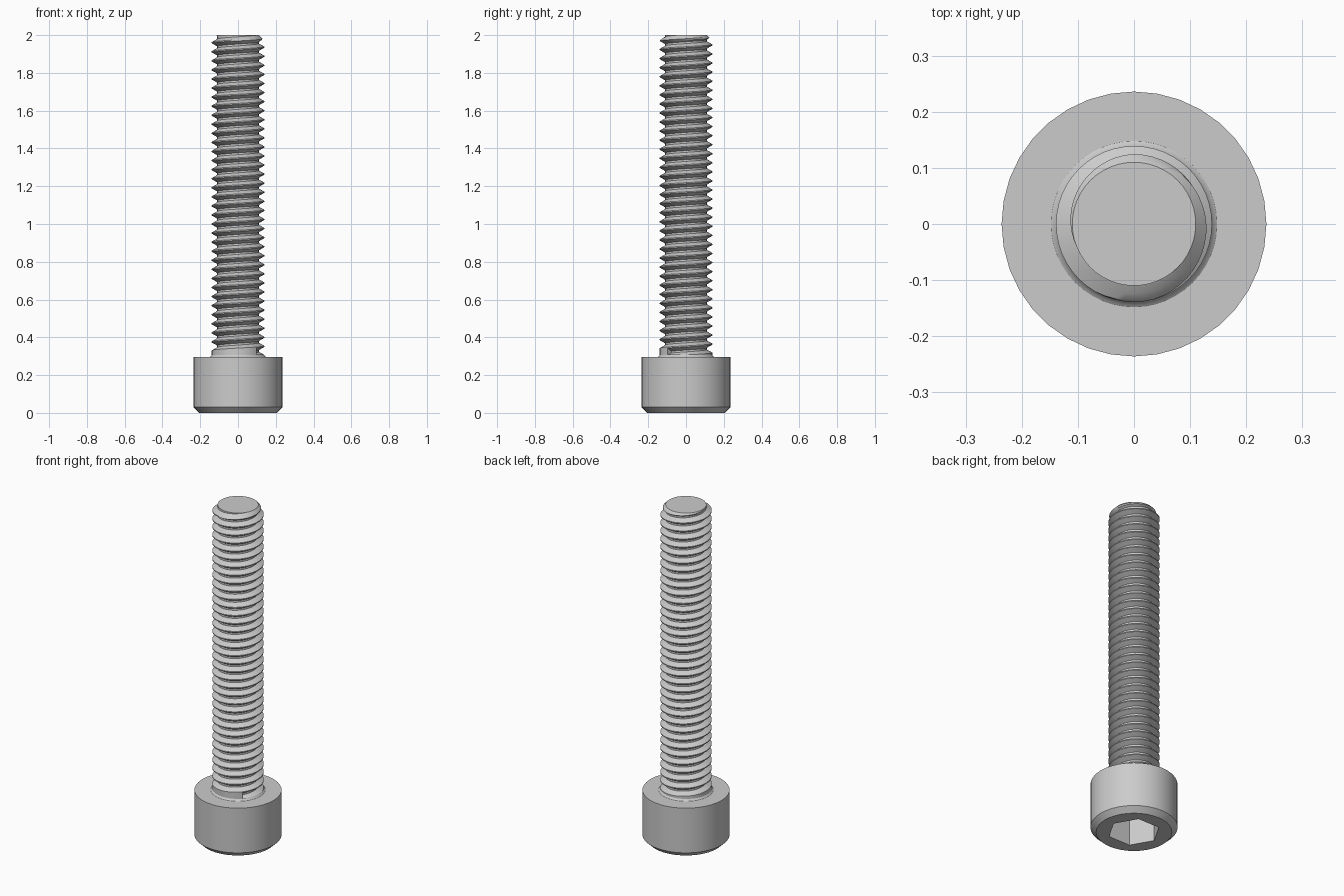
import bpy
import bmesh
import math

cube = bpy.data.objects.get("Cube")
if cube:
    bpy.data.objects.remove(cube, do_unlink=True)

# One plain grey metal
steel = bpy.data.materials.new("grey steel")
steel.use_nodes = True
steel.diffuse_color = (0.6, 0.6, 0.6, 1)
steel.node_tree.nodes["Principled BSDF"].inputs["Base Color"].default_value = (0.6, 0.6, 0.6, 1)

HEAD_TOP, TOP = 0.297, 2.0
CREST, ROOT, PITCH = 0.139, 0.110, 0.048


def finish(bm, name):
    """Turn a bmesh into a smooth-shaded object with sharp edges kept."""
    bmesh.ops.recalc_face_normals(bm, faces=bm.faces[:])
    mesh = bpy.data.meshes.new(name)
    bm.to_mesh(mesh)
    bm.free()
    mesh.materials.append(steel)
    obj = bpy.data.objects.new(name, mesh)
    bpy.context.collection.objects.link(obj)
    bpy.ops.object.select_all(action='DESELECT')
    obj.select_set(True)
    bpy.context.view_layer.objects.active = obj
    bpy.ops.object.shade_smooth_by_angle(angle=math.radians(30))
    return obj


def ring(bm, radius, z, count):
    step = math.tau / count
    return [bm.verts.new((radius * math.cos(i * step), radius * math.sin(i * step), z))
            for i in range(count)]


def skin(bm, rings):
    """Join successive rings of equal count with quads."""
    for a, b in zip(rings, rings[1:]):
        n = len(a)
        for i in range(n):
            bm.faces.new((a[i], a[(i + 1) % n], b[(i + 1) % n], b[i]))


# Cylindrical head: chamfered lower rim and a hexagonal socket underneath
bm = bmesh.new()
outer = [ring(bm, r, z, 36) for r, z in ((0.205, 0), (0.236, 0.03), (0.236, HEAD_TOP))]
skin(bm, outer)
bm.faces.new(outer[-1])
socket = [ring(bm, 0.143, z, 6) for z in (0, 0.16)]
skin(bm, socket)
bm.faces.new(socket[-1])
rim_edges = [e for e in bm.edges if e.is_boundary]
bmesh.ops.triangle_fill(bm, edges=rim_edges, use_beauty=True, normal=(0, 0, -1))
finish(bm, "socket_head")

# Small flare where the shank meets the head
bm = bmesh.new()
skin(bm, [ring(bm, r, z, 48) for r, z in
          ((0.148, HEAD_TOP - 0.005), (0.148, HEAD_TOP), (0.142, 0.301), (CREST - 0.001, 0.309))])
finish(bm, "neck_flare")

# Threaded shank: helical V groove starting abruptly above the head
SEGMENTS = 48
START_ANGLE, START_Z, BASE_Z = math.radians(-45), 0.322, 0.28
PROFILE = ((-0.44, CREST), (-0.27, (CREST + ROOT) / 2), (-0.10, ROOT),
           (0.10, ROOT), (0.27, (CREST + ROOT) / 2), (0.44, CREST))
turns = range(-2, math.ceil((TOP - START_Z) / PITCH) + 2)

bm = bmesh.new()
columns = []
for i in range(SEGMENTS + 1):
    angle = START_ANGLE + math.tau * i / SEGMENTS
    column = []
    for k in turns:
        for offset, radius in PROFILE:
            z = START_Z + PITCH * (k + i / SEGMENTS + offset)
            z = min(max(z, BASE_Z), TOP)
            r = CREST if k < 0 else radius
            r = min(r, ROOT + TOP - z)      # chamfered tip
            column.append(bm.verts.new((r * math.cos(angle), r * math.sin(angle), z)))
    columns.append(column)
for a, b in zip(columns, columns[1:]):
    for j in range(len(a) - 1):
        bm.faces.new((a[j], b[j], b[j + 1], a[j + 1]))

# End wall of the groove
n = len(PROFILE)
first, last = columns[0], columns[-1]
for j in range(n, 2 * n - 1):
    bm.faces.new((last[j], first[j + n], first[j + n + 1], last[j + 1]))

bmesh.ops.remove_doubles(bm, verts=bm.verts[:], dist=1e-5)
bmesh.ops.holes_fill(bm, edges=[e for e in bm.edges if e.is_boundary], sides=0)
finish(bm, "threaded_shank")
